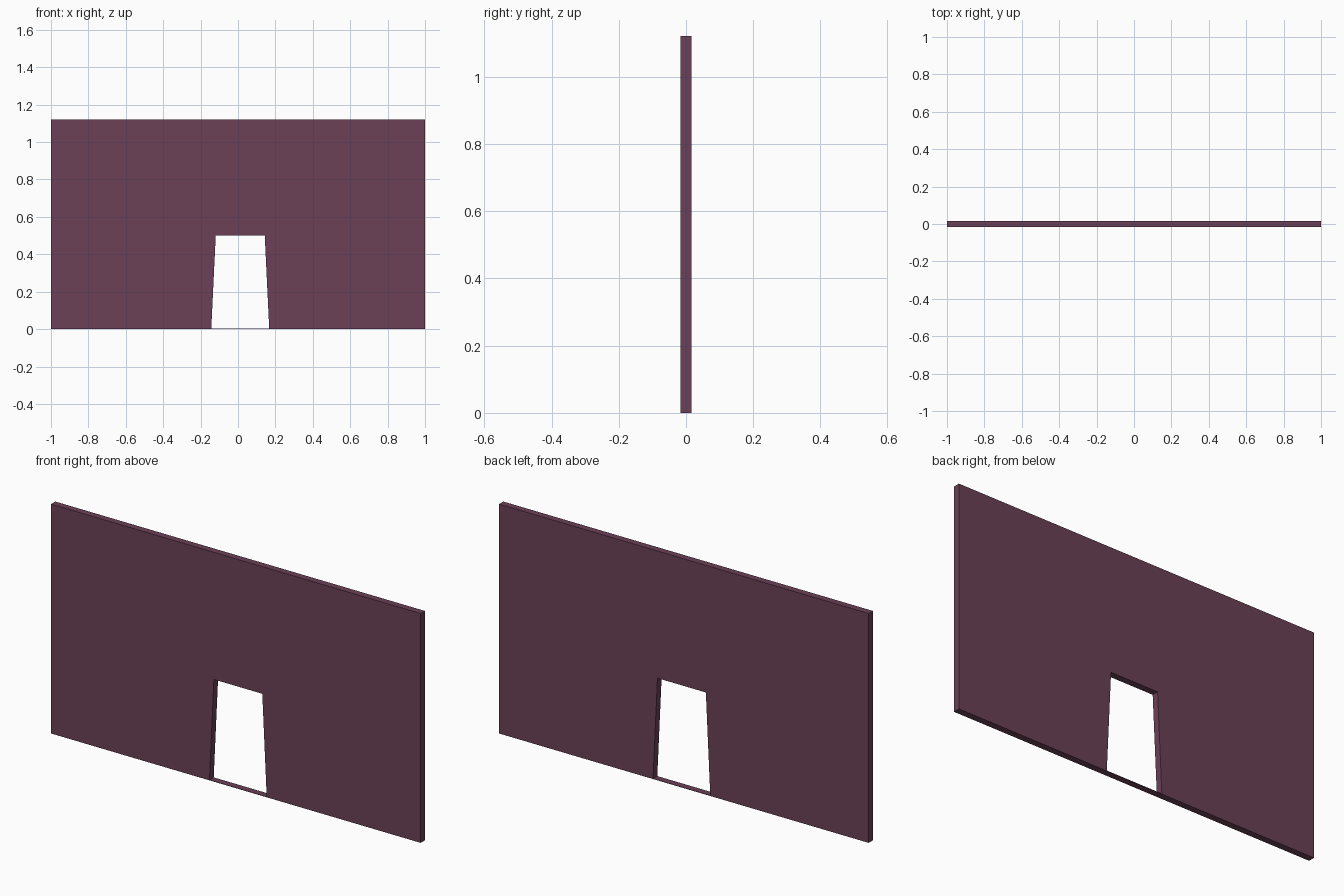
import bpy, bmesh

if "Cube" in bpy.data.objects:
    bpy.data.objects.remove(bpy.data.objects["Cube"])

HALF_T = 0.0165   # half wall thickness

mat = bpy.data.materials.new("plum_paint")
mat.diffuse_color = (0.147, 0.052, 0.092, 1)
mat.use_nodes = True
mat.node_tree.nodes["Principled BSDF"].inputs["Base Color"].default_value = mat.diffuse_color


def extruded_profile(name, points):
    """Extrude an (x, z) outline through the wall thickness."""
    bm = bmesh.new()
    face = bm.faces.new([bm.verts.new((x, -HALF_T, z)) for x, z in points])
    geom = bmesh.ops.extrude_face_region(bm, geom=[face], use_keep_orig=True)["geom"]
    moved = [v for v in geom if isinstance(v, bmesh.types.BMVert)]
    bmesh.ops.translate(bm, verts=moved, vec=(0, 2 * HALF_T, 0))
    bmesh.ops.recalc_face_normals(bm, faces=bm.faces)
    mesh = bpy.data.meshes.new(name)
    bm.to_mesh(mesh)
    bm.free()
    mesh.materials.append(mat)
    obj = bpy.data.objects.new(name, mesh)
    bpy.context.collection.objects.link(obj)
    return obj


# Wall panel with a tapered doorway
extruded_profile("wall_panel", [
    (-1, 0), (-0.143, 0), (-0.119, 0.50), (0.143, 0.50),
    (0.167, 0), (1, 0), (1, 1.122), (-1, 1.122)])

# Very thin threshold closing the underside of the doorway
extruded_profile("door_threshold", [
    (-0.143, 0), (0.167, 0), (0.167, 0.002), (-0.143, 0.002)])
